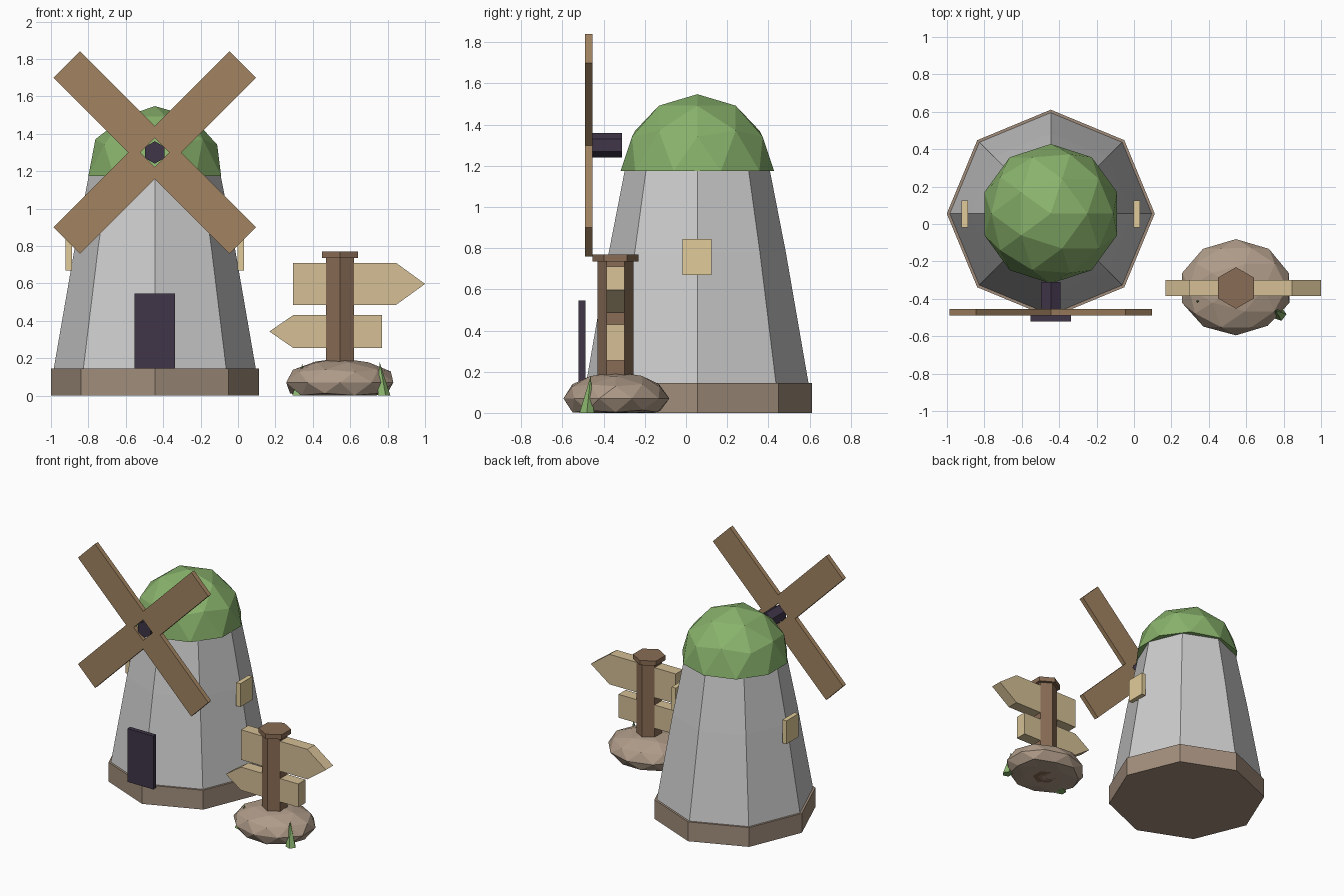
import bpy, bmesh, math, random
from mathutils import Matrix, Vector

if "Cube" in bpy.data.objects:
    bpy.data.objects.remove(bpy.data.objects["Cube"])

random.seed(3)


def mat(name, rgb):
    m = bpy.data.materials.new(name)
    m.diffuse_color = (*rgb, 1)
    m.use_nodes = True
    m.node_tree.nodes["Principled BSDF"].inputs["Base Color"].default_value = m.diffuse_color
    return m


STONE = mat("stone", (0.36, 0.27, 0.20))
ROCK = mat("rock", (0.43, 0.33, 0.25))
GREEN = mat("green", (0.25, 0.45, 0.15))
SAIL = mat("sail_wood", (0.36, 0.23, 0.12))
POST = mat("post_wood", (0.25, 0.15, 0.09))
DARK = mat("dark", (0.05, 0.035, 0.065))
CREAM = mat("cream", (0.75, 0.60, 0.32))
BOARD = mat("board_wood", (0.66, 0.52, 0.30))


def finish(name, bm, material=None):
    bmesh.ops.recalc_face_normals(bm, faces=bm.faces)
    me = bpy.data.meshes.new(name)
    bm.to_mesh(me)
    bm.free()
    ob = bpy.data.objects.new(name, me)
    bpy.context.collection.objects.link(ob)
    if material:
        me.materials.append(material)
    return ob


def stack(name, sides, centre, levels, material=None, turn=0.0):
    """Closed solid of regular polygons; levels are (radius, z)."""
    bm = bmesh.new()
    rings = []
    for r, z in levels:
        angles = [turn + math.tau * i / sides for i in range(sides)]
        rings.append([bm.verts.new((centre[0] + r * math.cos(a),
                                    centre[1] + r * math.sin(a), z)) for a in angles])
    for a, b in zip(rings, rings[1:]):
        for i in range(sides):
            j = (i + 1) % sides
            bm.faces.new((a[i], a[j], b[j], b[i]))
    bm.faces.new(rings[0])
    bm.faces.new(rings[-1])
    return finish(name, bm, material)


def plate(name, outline, y0, y1, material):
    """Extrude an (x, z) outline from y0 to y1."""
    bm = bmesh.new()
    face = bm.faces.new([bm.verts.new((x, y0, z)) for x, z in outline])
    ext = bmesh.ops.extrude_face_region(bm, geom=[face])
    moved = [g for g in ext["geom"] if isinstance(g, bmesh.types.BMVert)]
    bmesh.ops.translate(bm, verts=moved, vec=(0, y1 - y0, 0))
    return finish(name, bm, material)


def rect(x0, x1, z0, z1):
    return [(x0, z0), (x1, z0), (x1, z1), (x0, z1)]


MX, MY = -0.445, 0.055      # mill axis
SX, SY = 0.545, -0.342      # signpost axis
HUB_Z = 1.30

# Mill base and tower
stack("mill_base", 8, (MX, MY), [(0.556, 0), (0.556, 0.145)], STONE)
stack("mill_tower", 8, (MX, MY), [(0.54, 0.145), (0.43, 0.78), (0.35, 1.19)])

# Faceted half-dome roof
bm = bmesh.new()
bmesh.ops.create_icosphere(bm, subdivisions=2, radius=0.373)
bmesh.ops.bisect_plane(bm, geom=bm.verts[:] + bm.edges[:] + bm.faces[:], dist=1e-4,
                       plane_co=(0, 0, 0), plane_no=(0, 0, -1), clear_outer=True)
bmesh.ops.holes_fill(bm, edges=[e for e in bm.edges if e.is_boundary])
bmesh.ops.translate(bm, verts=bm.verts, vec=(MX, MY, 1.175))
finish("dome_roof", bm, GREEN)

# Hub and four mitred sails
hub = [(MX + 0.06 * math.sin(math.tau * i / 6), HUB_Z + 0.06 * math.cos(math.tau * i / 6))
       for i in range(6)]
plate("sail_hub", hub, -0.478, -0.31, DARK)
blade = [(0.055, -0.055), (0.1, -0.1), (0.665, -0.1), (0.665, 0.1), (0.1, 0.1), (0.055, 0.055)]
for k in range(4):
    a = math.radians(45 + 90 * k)
    c, s = math.cos(a), math.sin(a)
    plate(f"sail_{k + 1}", [(MX + u * c - v * s, HUB_Z + u * s + v * c) for u, v in blade],
          -0.49, -0.455, SAIL)

# Door and side windows
plate("door", rect(-0.553, -0.337, 0.145, 0.545), -0.522, -0.489, DARK)
for side, label in ((-1, "left"), (1, "right")):
    x0, x1 = sorted((MX + side * 0.443, MX + side * 0.477))
    plate(f"window_{label}", rect(x0, x1, 0.67, 0.845), -0.018, 0.125, CREAM)

# Flat-bottomed boulder
bm = bmesh.new()
bmesh.ops.create_icosphere(bm, subdivisions=2, radius=1)
for v in bm.verts:
    k = random.uniform(0.97, 1.02)
    v.co = (SX + 0.298 * v.co.x * k, SY + 0.257 * v.co.y * k,
            max(0, 0.07 + 0.13 * v.co.z * k))
finish("boulder", bm, ROCK)

# Signpost with cap
stack("post", 6, (SX, SY), [(0.087, 0), (0.087, 0.74)], POST, math.pi / 2)
stack("post_cap", 6, (SX, SY), [(0.111, 0.735), (0.111, 0.77)], POST, math.pi / 2)

# Arrow boards
plate("upper_arrow", [(0.295, 0.485), (0.845, 0.485), (1.0, 0.597), (0.845, 0.71), (0.295, 0.71)],
      SY - 0.043, SY + 0.043, BOARD)
plate("lower_arrow", [(0.77, 0.255), (0.295, 0.255), (0.168, 0.343), (0.295, 0.43), (0.77, 0.43)],
      SY - 0.043, SY + 0.043, BOARD)

# Grass blades poking out of the boulder
for i, (base, tip) in enumerate((((0.778, -0.482, 0), (0.757, -0.463, 0.18)),
                                 ((0.32, -0.43, 0), (0.345, -0.41, 0.175)))):
    bm = bmesh.new()
    ring = [bm.verts.new(Vector(base) + Matrix.Rotation(math.tau * j / 5, 3, "Z")
                         @ Vector((0.037, 0, 0))) for j in range(5)]
    top = bm.verts.new(tip)
    bm.faces.new(ring)
    for j in range(5):
        bm.faces.new((ring[j], ring[(j + 1) % 5], top))
    finish(f"grass_{i + 1}", bm, GREEN)
